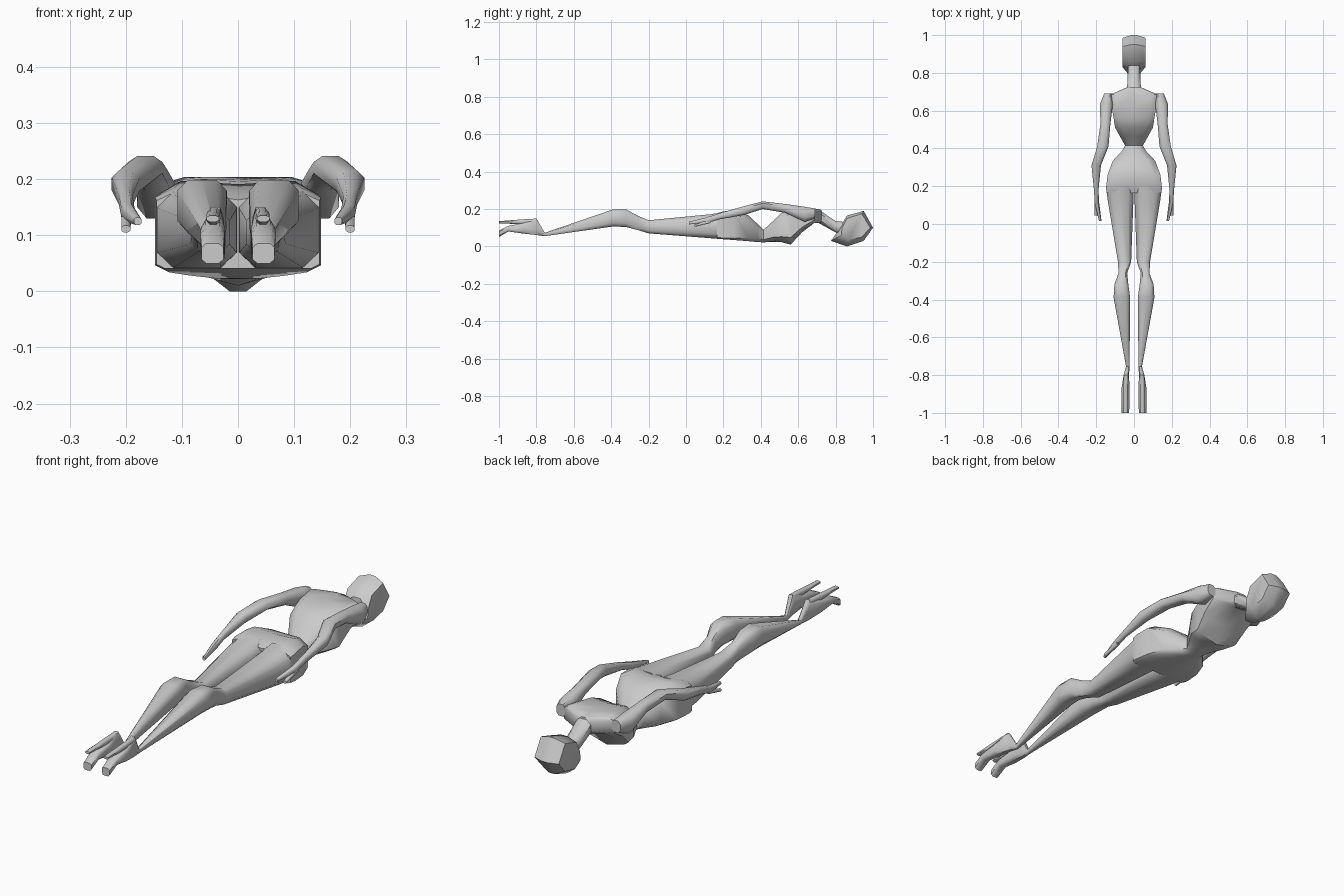
import bpy, bmesh, math

grey = bpy.data.materials.new("plain_grey")
grey.diffuse_color = (0.6, 0.6, 0.6, 1)


def skin(name, rings, mirror=False, angle=50):
    """Loft a closed skin through rings of equal point count."""
    bm = bmesh.new()
    loops = [[bm.verts.new(p) for p in ring] for ring in rings]
    n = len(loops[0])
    for a, b in zip(loops, loops[1:]):
        for i in range(n):
            j = (i + 1) % n
            bm.faces.new((a[i], a[j], b[j], b[i]))
    bm.faces.new(loops[0])
    bm.faces.new(loops[-1])
    bmesh.ops.recalc_face_normals(bm, faces=bm.faces)
    mesh = bpy.data.meshes.new(name)
    bm.to_mesh(mesh)
    bm.free()
    mesh.materials.append(grey)
    ob = bpy.data.objects.new(name, mesh)
    bpy.context.collection.objects.link(ob)
    bpy.ops.object.select_all(action='DESELECT')
    ob.select_set(True)
    bpy.context.view_layer.objects.active = ob
    bpy.ops.object.shade_smooth_by_angle(angle=math.radians(angle))
    if mirror:
        mod = ob.modifiers.new("mirror", 'MIRROR')
        mod.use_clip = False
        mod.use_mirror_merge = False
    return ob


def section(y, x0, x1, z0, z1, low=0.25, high=0.25, ridge=0.0, groove=0.0):
    """Ten-point bevelled box section; ridge drops the lower middle, groove the upper."""
    w, h, xm = x1 - x0, z1 - z0, (x0 + x1) / 2
    return [(x0 + w * low, y, z0), (xm, y, z0 - ridge), (x1 - w * low, y, z0),
            (x1, y, z0 + h * low), (x1, y, z1 - h * high),
            (x1 - w * high, y, z1), (xm, y, z1 - groove), (x0 + w * high, y, z1),
            (x0, y, z1 - h * high), (x0, y, z0 + h * low)]


def limb(name, rows, low=0.25, high=0.25):
    return skin(name, [section(*r, low, high) for r in rows], mirror=True)


# Torso: y, half width, bottom, top, lower bevel, upper bevel, ridge, groove
torso = [
    (0.725, 0.035, 0.125, 0.195, 0.25, 0.20, 0, 0),
    (0.685, 0.125, 0.125, 0.204, 0.20, 0.12, 0, 0),
    (0.62, 0.118, 0.085, 0.203, 0.15, 0.12, 0.01, 0.003),
    (0.56, 0.108, 0.035, 0.200, 0.08, 0.15, 0.025, 0.004),
    (0.51, 0.100, 0.035, 0.180, 0.12, 0.18, 0.012, 0.006),
    (0.465, 0.075, 0.028, 0.135, 0.20, 0.20, 0.004, 0.004),
    (0.415, 0.047, 0.022, 0.090, 0.22, 0.22, 0, 0),
    (0.385, 0.065, 0.023, 0.118, 0.20, 0.22, 0, 0),
    (0.335, 0.112, 0.028, 0.165, 0.12, 0.18, 0, 0),
    (0.26, 0.140, 0.034, 0.197, 0.06, 0.14, 0, 0.006),
    (0.19, 0.148, 0.039, 0.185, 0.05, 0.12, 0, 0.012),
    (0.165, 0.145, 0.041, 0.178, 0.05, 0.12, 0, 0.015)]
skin("torso", [section(y, -w, w, *r) for y, w, *r in torso])

# Neck
skin("neck", [section(0.86, -0.033, 0.033, 0.06, 0.13),
              section(0.80, -0.033, 0.033, 0.075, 0.135),
              section(0.71, -0.037, 0.037, 0.125, 0.197)])

# Head: facing down, full profile in the middle and a smaller one on each side
middle = [(1.0, 0.10), (0.95, 0.19), (0.86, 0.165), (0.81, 0.08),
          (0.775, 0.03), (0.86, 0.0), (0.95, 0.03)]
side = [(0.985, 0.10), (0.94, 0.175), (0.86, 0.15), (0.835, 0.10),
        (0.83, 0.06), (0.87, 0.035), (0.94, 0.05)]
skin("head", [[(x, y, z) for y, z in prof]
              for x, prof in ((-0.06, side), (-0.015, middle), (0.015, middle), (0.06, side))])

# Legs with feet: y, inner x, outer x, bottom, top
limb("leg", [
    (0.20, 0.001, 0.147, 0.040, 0.183),
    (0.13, 0.003, 0.140, 0.044, 0.172),
    (-0.20, 0.015, 0.085, 0.070, 0.140),
    (-0.26, 0.036, 0.082, 0.088, 0.165),
    (-0.32, 0.030, 0.104, 0.104, 0.198),
    (-0.39, 0.020, 0.108, 0.107, 0.198),
    (-0.755, 0.024, 0.042, 0.055, 0.073),
    (-0.80, 0.026, 0.055, 0.061, 0.150),
    (-0.87, 0.024, 0.066, 0.069, 0.125),
    (-0.95, 0.024, 0.067, 0.080, 0.110),
    (-1.0, 0.026, 0.065, 0.050, 0.085)], 0.2, 0.2)
limb("heel_spike", [
    (-0.80, 0.030, 0.054, 0.122, 0.149),
    (-0.87, 0.032, 0.056, 0.118, 0.145),
    (-1.0, 0.034, 0.056, 0.124, 0.135)])

# Arms down to the wrist, then fingers and thumb
limb("arm", [
    (0.69, 0.115, 0.158, 0.150, 0.203),
    (0.635, 0.112, 0.180, 0.130, 0.212),
    (0.53, 0.125, 0.178, 0.180, 0.227),
    (0.41, 0.135, 0.195, 0.200, 0.241),
    (0.31, 0.175, 0.225, 0.168, 0.215),
    (0.18, 0.188, 0.212, 0.145, 0.178),
    (0.11, 0.184, 0.208, 0.125, 0.155),
    (0.015, 0.172, 0.185, 0.118, 0.132)])
limb("thumb", [
    (0.13, 0.190, 0.208, 0.125, 0.145),
    (0.045, 0.192, 0.208, 0.105, 0.117)])
